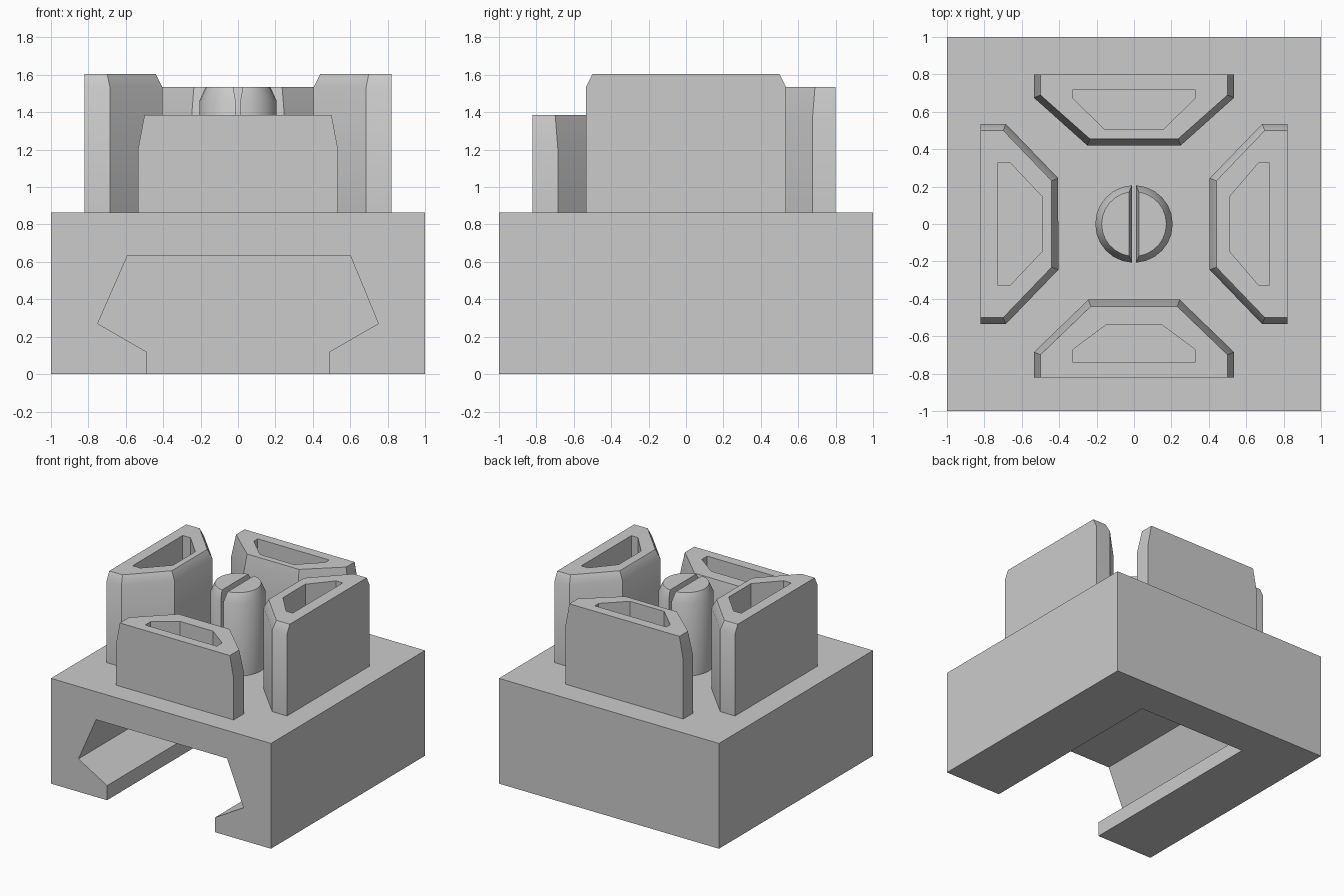
import bpy, bmesh, math
from mathutils import Matrix

if "Cube" in bpy.data.objects:
    bpy.data.objects.remove(bpy.data.objects["Cube"])

grey = bpy.data.materials.new("plain grey")
grey.diffuse_color = (0.6, 0.6, 0.6, 1)
grey.use_nodes = True
grey.node_tree.nodes["Principled BSDF"].inputs["Base Color"].default_value = grey.diffuse_color
DECK = 0.865


def loft(name, rings, smooth=True):
    """Skin a stack of equal-length point rings and cap both ends."""
    bm = bmesh.new()
    loops = [[bm.verts.new(p) for p in ring] for ring in rings]
    n = len(rings[0])
    for a, b in zip(loops, loops[1:]):
        for i in range(n):
            j = (i + 1) % n
            bm.faces.new((a[i], a[j], b[j], b[i]))
    bm.faces.new(loops[0][::-1])
    bm.faces.new(loops[-1])
    bmesh.ops.recalc_face_normals(bm, faces=bm.faces[:])
    mesh = bpy.data.meshes.new(name)
    bm.to_mesh(mesh)
    bm.free()
    mesh.materials.append(grey)
    obj = bpy.data.objects.new(name, mesh)
    bpy.context.collection.objects.link(obj)
    if smooth:
        bpy.ops.object.select_all(action='DESELECT')
        obj.select_set(True)
        bpy.context.view_layer.objects.active = obj
        bpy.ops.object.shade_smooth_by_angle(angle=math.radians(30))
    return obj


# Base block with a dovetail channel that stops short of the back
square = [(-1, -1), (1, -1), (1, 1), (-1, 1)]
base = loft("base", [[(x, y, z) for x, y in square] for z in (0, DECK)], False)
channel = [(-0.49, -0.1), (-0.49, 0.12), (-0.75, 0.27), (-0.59, 0.635),
           (0.6, 0.635), (0.75, 0.27), (0.49, 0.12), (0.49, -0.1)]
cutter = loft("channel_cutter", [[(x, y, z) for x, z in channel] for y in (-1.2, 0.68)], False)
cutter.hide_render = True
cutter.display_type = 'WIRE'
cut = base.modifiers.new("channel", 'BOOLEAN')
cut.operation = 'DIFFERENCE'
cut.solver = 'EXACT'
cut.object = cutter


def wedge(half_w, half_c, outer, knee, inner, z):
    """Six-sided outline with its flat outer side towards -y."""
    return [(-half_w, -outer, z), (half_w, -outer, z), (half_w, -knee, z),
            (half_c, -inner, z), (-half_c, -inner, z), (-half_w, -knee, z)]


def jaw(name, turn, top, bevel, body, pocket):
    """Hollow jaw whose inner sides lean in near the top."""
    w, c, o, k, i = body
    d = 0.035
    rim = (w - d, c - 0.41 * d, o, k + 0.41 * d, i + d)
    rings = [wedge(*body, DECK), wedge(*body, top - bevel), wedge(*rim, top),
             wedge(*pocket, top), wedge(*pocket, DECK + 0.005)]
    obj = loft(name, rings)
    obj.data.transform(Matrix.Rotation(math.radians(turn), 4, 'Z'))


# Four jaws around the centre: tall sides, medium back, low front
body = (0.535, 0.245, 0.82, 0.685, 0.405)
jaw("front_jaw", 0, 1.385, 0.185, body, (0.325, 0.15, 0.74, 0.67, 0.54))
jaw("right_jaw", 90, 1.605, 0.07, body, (0.325, 0.145, 0.725, 0.665, 0.51))
jaw("back_jaw", 180, 1.535, 0.185, (0.535, 0.25, 0.80, 0.675, 0.42),
    (0.325, 0.155, 0.72, 0.67, 0.505))
jaw("left_jaw", 270, 1.605, 0.07, body, (0.325, 0.145, 0.73, 0.66, 0.49))


# Split centre pin: two half-round prongs, each chamfered at the top
def half_round(side, radius, gap, z, n=12):
    limit = math.acos(gap / radius)
    angles = [-limit + 2 * limit * i / n for i in range(n + 1)]
    return [(side * radius * math.cos(a), radius * math.sin(a), z) for a in angles]


for side, name in ((-1, "left_prong"), (1, "right_prong")):
    loft(name, [half_round(side, 0.207, 0.012, DECK),
                half_round(side, 0.207, 0.012, 1.46),
                half_round(side, 0.173, 0.026, 1.535)])
